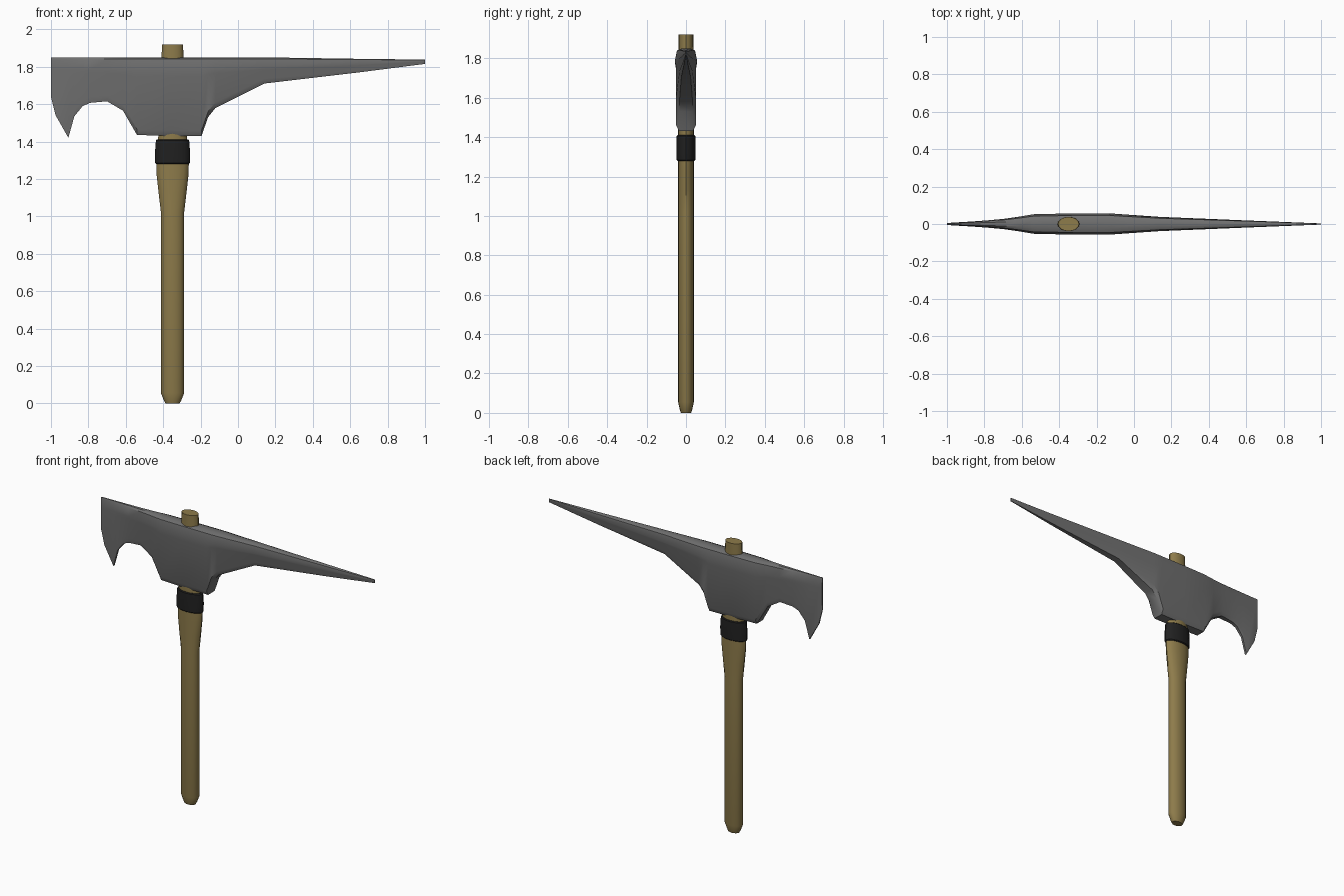
import bpy, math

if "Cube" in bpy.data.objects:
    bpy.data.objects.remove(bpy.data.objects["Cube"])


def material(name, rgb):
    m = bpy.data.materials.new(name)
    m.diffuse_color = (*rgb, 1)
    m.use_nodes = True
    m.node_tree.nodes["Principled BSDF"].inputs["Base Color"].default_value = m.diffuse_color
    return m


def loft(name, rings, mat, angle):
    """Skin equal-length rings of points and cap both ends."""
    n = len(rings[0])
    verts = [p for r in rings for p in r]
    faces = [(i * n + j, i * n + (j + 1) % n, (i + 1) * n + (j + 1) % n, (i + 1) * n + j)
             for i in range(len(rings) - 1) for j in range(n)]
    faces.append(tuple(reversed(range(n))))
    faces.append(tuple(range(len(verts) - n, len(verts))))
    mesh = bpy.data.meshes.new(name)
    mesh.from_pydata(verts, [], faces)
    mesh.materials.append(mat)
    obj = bpy.data.objects.new(name, mesh)
    bpy.context.collection.objects.link(obj)
    bpy.ops.object.select_all(action='DESELECT')
    obj.select_set(True)
    bpy.context.view_layer.objects.active = obj
    bpy.ops.object.mode_set(mode='EDIT')
    bpy.ops.mesh.select_all(action='SELECT')
    bpy.ops.mesh.normals_make_consistent(inside=False)
    bpy.ops.object.mode_set(mode='OBJECT')
    bpy.ops.object.shade_smooth_by_angle(angle=math.radians(angle))
    return obj


def oval(z, rx, ry, sides=16, cx=-0.35):
    return [(cx + rx * math.cos(2 * math.pi * k / sides),
             ry * math.sin(2 * math.pi * k / sides), z) for k in range(sides)]


def head_section(x, top, ridge, bottom, w):
    """Flat top, widest at the ridge, straight cheeks, chamfered underside."""
    c = min(0.03, (ridge - bottom) * 0.3)
    half = [(0.4 * w, top), (0.8 * w, top - 0.15 * (top - ridge)), (w, ridge),
            (0.9 * w, ridge - 0.1 * (ridge - bottom)),
            (0.88 * w, bottom + c), (0.6 * w, bottom)]
    return [(x, y, z) for y, z in half] + [(x, -y, z) for y, z in reversed(half)]


wood = material("wood", (0.27, 0.20, 0.07))
steel = material("steel", (0.16, 0.16, 0.16))
black = material("black_wrap", (0.015, 0.015, 0.015))

# Head: stations along x (x, top, ridge, bottom, half thickness)
stations = [
    (-1.00, 1.85, 1.785, 1.64, 0.005), (-0.975, 1.85, 1.785, 1.54, 0.007),
    (-0.907, 1.85, 1.785, 1.42, 0.011), (-0.875, 1.85, 1.785, 1.535, 0.013),
    (-0.83, 1.85, 1.785, 1.59, 0.016), (-0.79, 1.85, 1.785, 1.607, 0.019),
    (-0.70, 1.85, 1.785, 1.615, 0.027), (-0.615, 1.85, 1.785, 1.565, 0.039),
    (-0.54, 1.85, 1.785, 1.435, 0.052), (-0.37, 1.85, 1.785, 1.43, 0.056),
    (-0.195, 1.85, 1.785, 1.43, 0.057), (-0.16, 1.85, 1.785, 1.53, 0.057),
    (-0.12, 1.85, 1.786, 1.58, 0.056), (0.14, 1.85, 1.795, 1.71, 0.038),
    (0.65, 1.842, 1.812, 1.77, 0.017), (1.00, 1.838, 1.828, 1.815, 0.003)]
loft("pick_head", [head_section(*s) for s in stations], steel, 35)

# Handle: oval shaft that swells under the head and pokes through the top
loft("handle", [oval(*r) for r in [
    (0, 0.038, 0.026), (0.015, 0.046, 0.031), (0.055, 0.062, 0.04), (1.02, 0.062, 0.04),
    (1.13, 0.075, 0.04), (1.22, 0.085, 0.04), (1.28, 0.087, 0.04),
    (1.41, 0.077, 0.04), (1.92, 0.056, 0.038)]], wood, 35)

# Wrap: dark collar below the head
loft("collar_wrap", [oval(*r) for r in [
    (1.28, 0.088, 0.042), (1.285, 0.093, 0.047), (1.34, 0.094, 0.048),
    (1.405, 0.089, 0.047), (1.41, 0.084, 0.042)]], black, 40)
